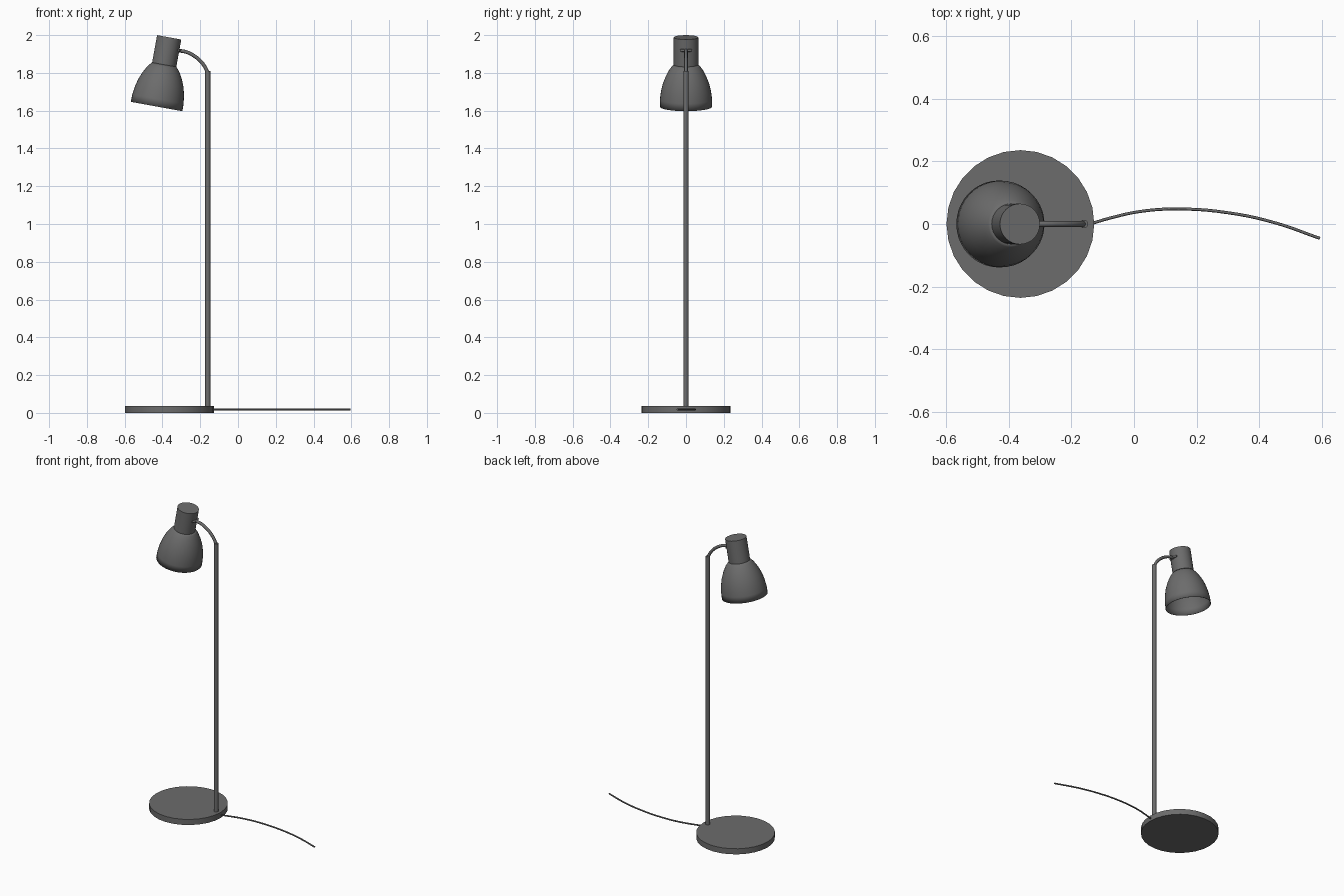
import bpy, bmesh, math
from mathutils import Matrix, Vector

if "Cube" in bpy.data.objects:
    bpy.data.objects.remove(bpy.data.objects["Cube"])

TILT = Matrix.Translation((-0.43, 0, 1.627)) @ Matrix.Rotation(math.radians(10.3), 4, 'Y')

# Dark grey paint shared by all parts
DARK = bpy.data.materials.new("dark_grey")
DARK.diffuse_color = (0.15, 0.15, 0.15, 1)
DARK.use_nodes = True
DARK.node_tree.nodes["Principled BSDF"].inputs["Base Color"].default_value = DARK.diffuse_color


def lathe(name, profile, sides, matrix):
    """Spin (radius, height) points about z; radius 0 closes an end."""
    bm = bmesh.new()
    vs = [bm.verts.new((r, 0, z)) for r, z in profile]
    es = [bm.edges.new(p) for p in zip(vs, vs[1:])]
    bmesh.ops.spin(bm, geom=vs + es, cent=(0, 0, 0), axis=(0, 0, 1),
                   angle=math.tau, steps=sides, use_duplicate=False)
    bmesh.ops.remove_doubles(bm, verts=bm.verts, dist=1e-4)
    bmesh.ops.recalc_face_normals(bm, faces=bm.faces)
    me = bpy.data.meshes.new(name)
    bm.to_mesh(me)
    bm.free()
    me.materials.append(DARK)
    ob = bpy.data.objects.new(name, me)
    bpy.context.collection.objects.link(ob)
    ob.matrix_world = matrix
    bpy.context.view_layer.objects.active = ob
    ob.select_set(True)
    bpy.ops.object.shade_smooth_by_angle(angle=math.radians(35))
    ob.select_set(False)
    return ob


def tube(name, points, radius, bevel_res=2):
    """Round tube along a smooth path."""
    cu = bpy.data.curves.new(name, 'CURVE')
    cu.dimensions = '3D'
    cu.bevel_depth = radius
    cu.bevel_resolution = bevel_res
    cu.resolution_u = 5
    cu.use_fill_caps = True
    cu.materials.append(DARK)
    sp = cu.splines.new('BEZIER')
    sp.bezier_points.add(len(points) - 1)
    for bp, co in zip(sp.bezier_points, points):
        bp.co = co
        bp.handle_left_type = bp.handle_right_type = 'AUTO'
    ob = bpy.data.objects.new(name, cu)
    bpy.context.collection.objects.link(ob)
    return ob


def cylinder(name, radius, z0, z1, sides, matrix):
    return lathe(name, [(0, z0), (radius, z0), (radius, z1), (0, z1)], sides, matrix)


# Stand
cylinder("base", 0.236, 0, 0.037, 28, Matrix.Translation((-0.363, 0, 0)))
cylinder("pole", 0.0135, 0.03, 1.81, 16, Matrix.Translation((-0.16, 0, 0)))

# Curved arm to the lamp head
tube("arm", [(-0.16, 0, 1.80), (-0.174, 0, 1.83), (-0.204, 0, 1.868),
             (-0.242, 0, 1.896), (-0.275, 0, 1.911), (-0.312, 0, 1.918)], 0.0095)

# Lamp head: closed socket housing over an open bell shade
cylinder("socket_housing", 0.065, 0.21, 0.367, 32, TILT)
shade = lathe("shade", [(0.139, -0.005), (0.138, 0.035), (0.132, 0.08), (0.122, 0.12),
                        (0.107, 0.158), (0.088, 0.193), (0.074, 0.211), (0.064, 0.221)], 40, TILT)
wall = shade.modifiers.new("wall", 'SOLIDIFY')
wall.thickness = 0.003
wall.offset = -1

# Small clip hugging the housing where the arm meets it
clip = []
for i in range(7):
    a = math.radians(-26 + i * 52 / 6)
    clip.append(TILT @ Vector((0.067 * math.cos(a), 0.067 * math.sin(a), 0.308)))
tube("arm_clip", clip, 0.007)

# Power cable lying behind the base
tube("cable", [(-0.14, 0, 0.018), (-0.08, 0.018, 0.018), (0.02, 0.04, 0.018),
               (0.14, 0.048, 0.018), (0.3, 0.036, 0.018), (0.45, 0.004, 0.018),
               (0.594, -0.046, 0.018)], 0.0048, 1)
